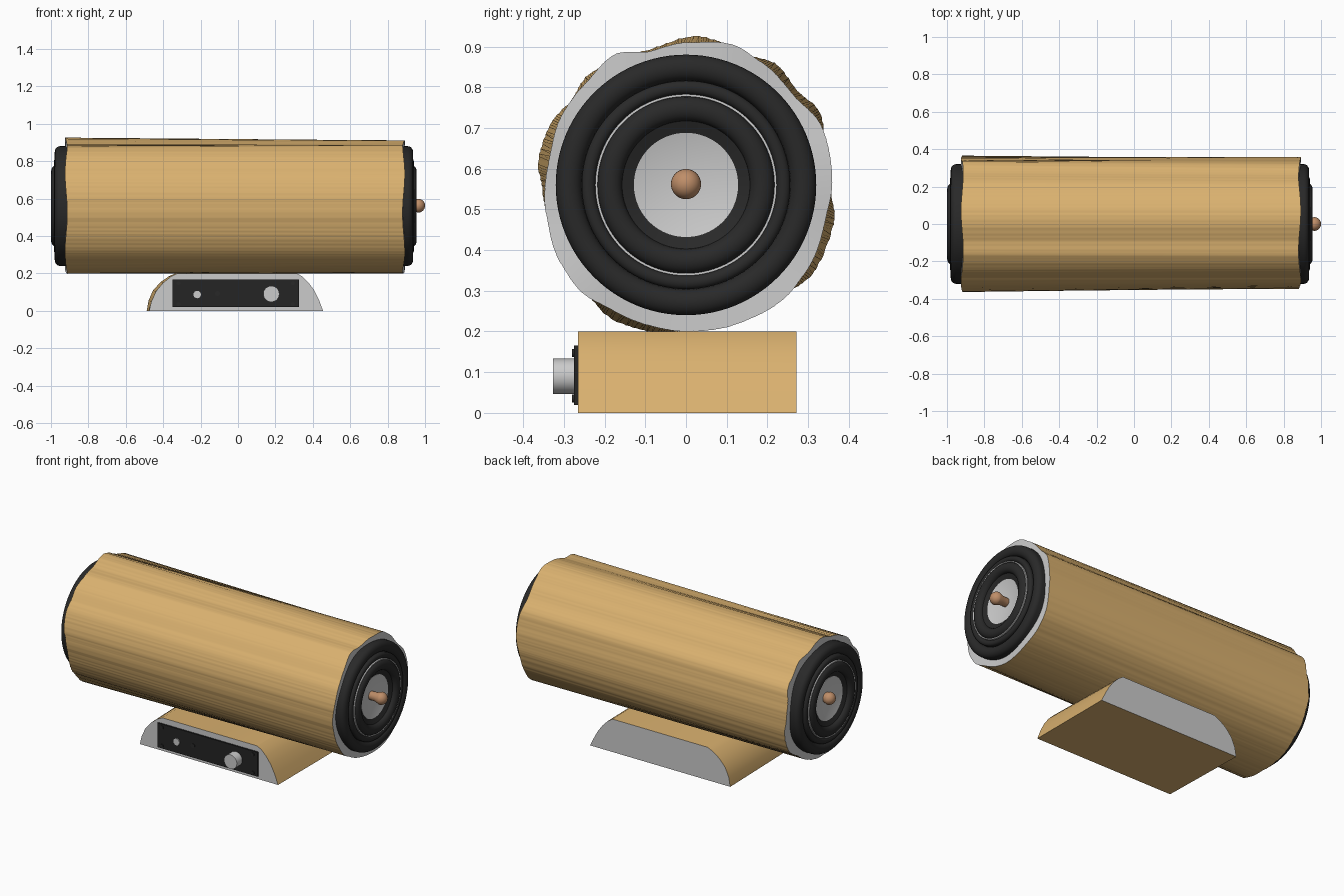
import bpy, bmesh, math, random
from mathutils import Vector

if "Cube" in bpy.data.objects:
    bpy.data.objects.remove(bpy.data.objects["Cube"])

random.seed(4)
AXIS_Z = 0.56


def material(name, rgb):
    m = bpy.data.materials.new(name)
    m.diffuse_color = (*rgb, 1)
    m.use_nodes = True
    m.node_tree.nodes["Principled BSDF"].inputs["Base Color"].default_value = m.diffuse_color
    return m


WOOD = material("wood", (0.70, 0.44, 0.16))
BLACK = material("black_rubber", (0.022, 0.022, 0.022))
PANEL = material("panel_black", (0.018, 0.018, 0.018))
COPPER = material("copper", (0.52, 0.27, 0.14))
GREY = material("grey", (0.8, 0.8, 0.8))


def finish(name, bm, mats=(), angle=30):
    bmesh.ops.remove_doubles(bm, verts=bm.verts, dist=1e-6)
    bmesh.ops.recalc_face_normals(bm, faces=bm.faces)
    me = bpy.data.meshes.new(name)
    bm.to_mesh(me)
    bm.free()
    ob = bpy.data.objects.new(name, me)
    bpy.context.collection.objects.link(ob)
    for m in mats:
        me.materials.append(m)
    bpy.ops.object.select_all(action='DESELECT')
    ob.select_set(True)
    bpy.context.view_layer.objects.active = ob
    bpy.ops.object.shade_smooth_by_angle(angle=math.radians(angle))
    return ob


def loft(name, ring_a, ring_b, mat):
    """Wood skin between two rings, with cut faces in grey."""
    bm = bmesh.new()
    a = [bm.verts.new(p) for p in ring_a]
    b = [bm.verts.new(p) for p in ring_b]
    n = len(a)
    for i in range(n):
        j = (i + 1) % n
        bm.faces.new((a[i], a[j], b[j], b[i]))
    caps = [bm.faces.new(a), bm.faces.new(b)]
    for f in caps:
        f.material_index = 1
    bmesh.ops.poke(bm, faces=caps)
    return finish(name, bm, (mat, GREY))


def lathe(name, profile, origin, direction, mat=None, closed=True, seg=96):
    """Revolve (radius, offset) points around an axis through origin."""
    d = Vector(direction)
    u = Vector((0, 0, 1))
    v = d.cross(u)
    o = Vector(origin)
    bm = bmesh.new()
    rings = []
    for k in range(seg):
        t = 2 * math.pi * k / seg
        radial = u * math.cos(t) + v * math.sin(t)
        rings.append([bm.verts.new(o + radial * r + d * s) for r, s in profile])
    n = len(profile)
    for k in range(seg):
        p, q = rings[k], rings[(k + 1) % seg]
        for i in range(n if closed else n - 1):
            j = (i + 1) % n
            if profile[i][0] == 0 and profile[j][0] == 0:
                continue
            if profile[i][0] == 0:
                bm.faces.new((p[i], p[j], q[j]))
                q[i].co = p[i].co
            elif profile[j][0] == 0:
                bm.faces.new((p[i], p[j], q[i]))
            else:
                bm.faces.new((p[i], p[j], q[j], q[i]))
    return finish(name, bm, (mat,) if mat else ())


def disc(r, h):
    return [(0, 0), (r, 0), (r, h), (0, h)]


def bulge(r0, r1, s, h, n=10):
    """Half-round roll between two radii."""
    c, w = (r0 + r1) / 2, (r0 - r1) / 2
    return [(c + w * math.cos(math.pi * i / n), s + h * math.sin(math.pi * i / n))
            for i in range(n + 1)]


# Log trunk: radius by angle at each end, with bark ripple
RIGHT = [(0, .359), (23, .363), (40, .344), (59, .354), (71, .363), (89, .35),
         (105, .34), (119, .365), (135, .351), (150, .35), (169, .342), (192, .351),
         (212, .363), (225, .368), (239, .357), (255, .357), (270, .36), (291, .364),
         (311, .369), (323, .364), (348, .353)]
LEFT = [(0, .355), (14, .352), (29, .374), (40, .358), (53, .37), (66, .352),
        (85, .366), (105, .345), (120, .353), (132, .362), (143, .35), (157, .365),
        (170, .368), (183, .352), (200, .345), (225, .36), (242, .377), (252, .372),
        (270, .36), (290, .357), (310, .36), (325, .38), (345, .375)]


def radius(table, deg):
    for i, (a0, r0) in enumerate(table):
        a1, r1 = table[(i + 1) % len(table)]
        if i == len(table) - 1:
            a1 += 360
        if a0 <= deg < a1:
            t = (deg - a0) / (a1 - a0)
            t = t * t * (3 - 2 * t)
            return r0 + (r1 - r0) * t


def log_ring(table, x, jitter):
    ring = []
    for k in range(360):
        t = math.radians(k)
        r = radius(table, k) + random.uniform(-jitter, jitter)
        wave = 1 + 0.006 / abs(x) * math.sin(5 * t + 1)
        z = max(0.198, AXIS_Z + r * math.sin(t))
        ring.append((x * wave, r * math.cos(t), z))
    return ring


loft("log_body", log_ring(LEFT, -0.919, 0.0014), log_ring(RIGHT, 0.886, 0.0004), WOOD)

# Speakers, one at each end
for side, x0, d, plug in (("right", 0.878, 1, 0.122), ("left", -0.922, -1, 0.078)):
    o, ax = (x0, 0, AXIS_Z), (d, 0, 0)
    outer = ([(.32, -.02), (.32, .03)] + bulge(.32, .256, .03, .028)
             + bulge(.256, .223, .048, .014) + [(.223, -.02)])
    lathe(side + "_outer_surround", outer, o, ax, BLACK)
    lathe(side + "_trim_ring", [(.223, -.02), (.223, .062), (.217, .062), (.217, -.02)],
          o, ax)
    inner = ([(.217, -.02), (.217, .052)] + bulge(.217, .157, .052, .025)
             + [(.127, .04), (.127, -.02)])
    lathe(side + "_inner_surround", inner, o, ax, BLACK)
    lathe(side + "_cone", [(0, .012), (.128, .042), (.128, -.02), (0, -.02)], o, ax)
    # Rounded phase plug
    c = plug - 0.037
    ball = [(.037 * math.cos(math.pi / 2 * i / 10), c + .037 * math.sin(math.pi / 2 * i / 10))
            for i in range(10)]
    lathe(side + "_phase_plug", [(0, 0), (.024, 0), (.027, c - .028)] + ball + [(0, plug)],
          (x0, 0, AXIS_Z + .002), ax, COPPER, closed=False, seg=48)

# Base cut from a rounded slab
front = [(-.475, 0), (-.463, .05), (-.438, .105), (-.40, .15), (-.36, .182), (-.325, .2),
         (.315, .2), (.345, .183), (.375, .153), (.405, .113), (.432, .06), (.455, 0)]
back = [(-.488, 0), (-.478, .055), (-.455, .108), (-.415, .153), (-.37, .184), (-.335, .2),
        (.305, .2), (.338, .178), (.37, .145), (.40, .105), (.428, .055), (.455, 0)]
loft("base", [(x, -.265, z) for x, z in front], [(x, .272, z) for x, z in back], WOOD)

# Control panel
bm = bmesh.new()
bmesh.ops.create_cube(bm, size=1)
for v in bm.verts:
    v.co = Vector((-.0125 + v.co.x * .675, -.269 + v.co.y * .012, .0925 + v.co.z * .147))
finish("control_panel", bm, (PANEL,))

# Knob, socket, switch and corner screws
FRONT = (0, -1, 0)
lathe("volume_knob", disc(.043, .054), (.178, -.273, .09), FRONT, seg=48)
lathe("socket_ring", disc(.020, .008), (-.218, -.273, .087), FRONT, seg=32)
lathe("power_switch", disc(.013, .006), (-.11, -.273, .092), FRONT, BLACK, seg=32)
for i, x in enumerate((-.318, .293)):
    for j, z in enumerate((.035, .147)):
        lathe(f"screw_{i}{j}", disc(.010, .007), (x, -.273, z), FRONT, BLACK, seg=20)
